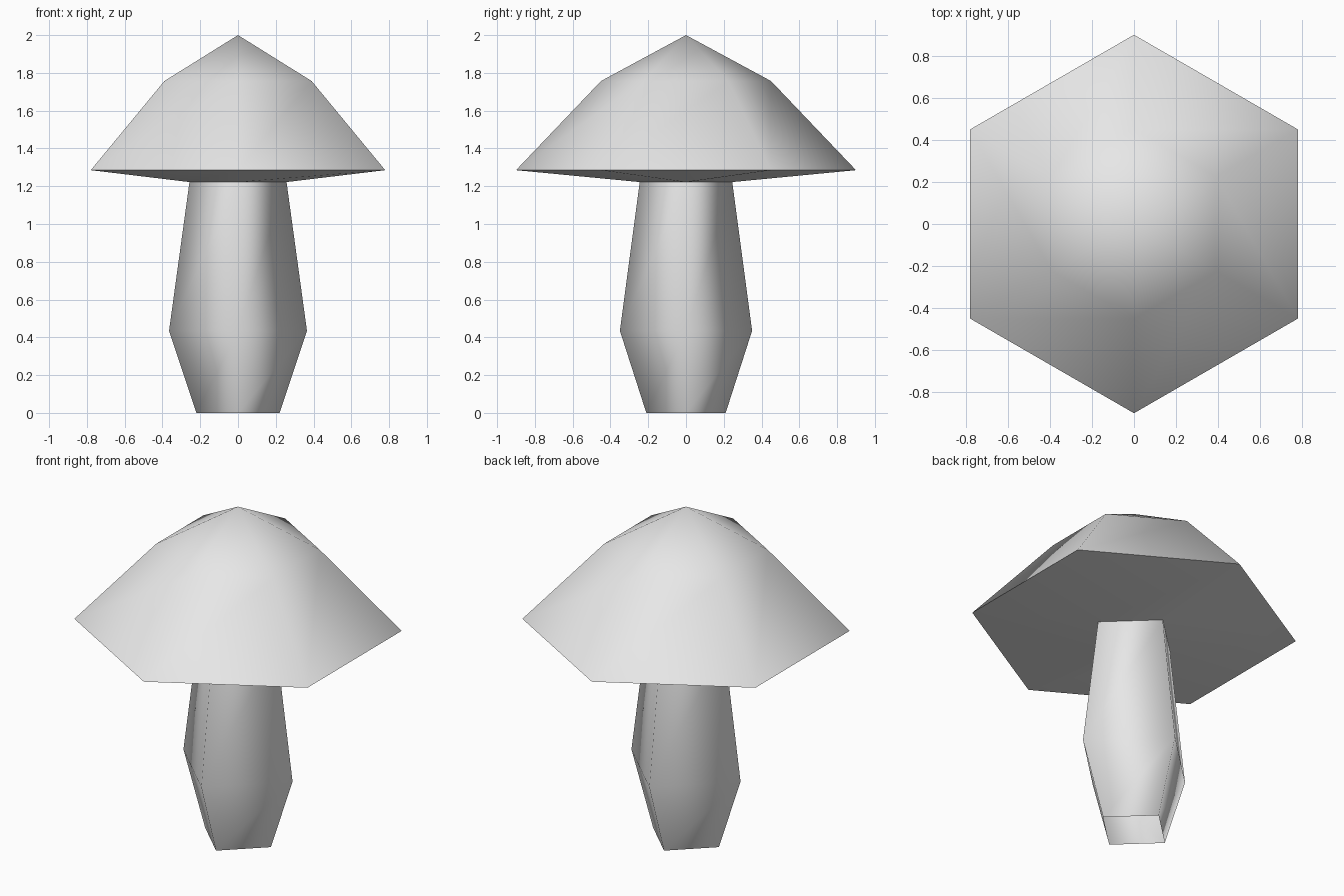
import bpy, bmesh
from math import sin, cos, radians

cube = bpy.data.objects.get("Cube")
if cube:
    bpy.data.objects.remove(cube)


def material(name, colour):
    mat = bpy.data.materials.new(name)
    mat.use_nodes = True
    mat.diffuse_color = colour
    mat.node_tree.nodes["Principled BSDF"].inputs["Base Color"].default_value = colour
    return mat


grey = material("plain grey", (0.8, 0.8, 0.8, 1))


def ring(bm, sides, start, rx, ry, z):
    angles = [radians(start + 360 * i / sides) for i in range(sides)]
    return [bm.verts.new((rx * cos(a), ry * sin(a), z)) for a in angles]


def skin(bm, low, high):
    n = len(low)
    for i in range(n):
        j = (i + 1) % n
        bm.faces.new((low[i], low[j], high[j], high[i]))


def finish(bm, name):
    for face in bm.faces:
        face.smooth = True
    mesh = bpy.data.meshes.new(name)
    bm.to_mesh(mesh)
    bm.free()
    mesh.materials.append(grey)
    obj = bpy.data.objects.new(name, mesh)
    bpy.context.collection.objects.link(obj)


STEM_TOP = (0.257, 0.245, 1.222)

# Four-sided stem, open at the foot, bulging low down
bm = bmesh.new()
rings = [ring(bm, 4, 0, *size) for size in
         ((0.22, 0.21, 0), (0.365, 0.35, 0.435), STEM_TOP)]
for low, high in zip(rings, rings[1:]):
    skin(bm, low, high)
finish(bm, "stem")

# Six-sided cap with a pointed crown
bm = bmesh.new()
rim = ring(bm, 6, 30, 0.9, 0.9, 1.285)
shoulder = ring(bm, 6, 30, 0.45, 0.45, 1.757)
skin(bm, rim, shoulder)
tip = bm.verts.new((0, 0, 2))
for i in range(6):
    bm.faces.new((shoulder[i], shoulder[(i + 1) % 6], tip))

# Underside joins the six-sided rim to the four-sided stem
right, back, left, front = ring(bm, 4, 0, *STEM_TOP)
for a, b, inner in ((0, 1, (back, right)), (1, 2, (left, back)), (2, 3, (left,)),
                    (3, 4, (front, left)), (4, 5, (right, front)), (5, 0, (right,))):
    bm.faces.new((rim[b], rim[a], *reversed(inner)))
for i in range(6):
    bm.edges.get((rim[i], rim[(i + 1) % 6])).smooth = False
finish(bm, "cap")
